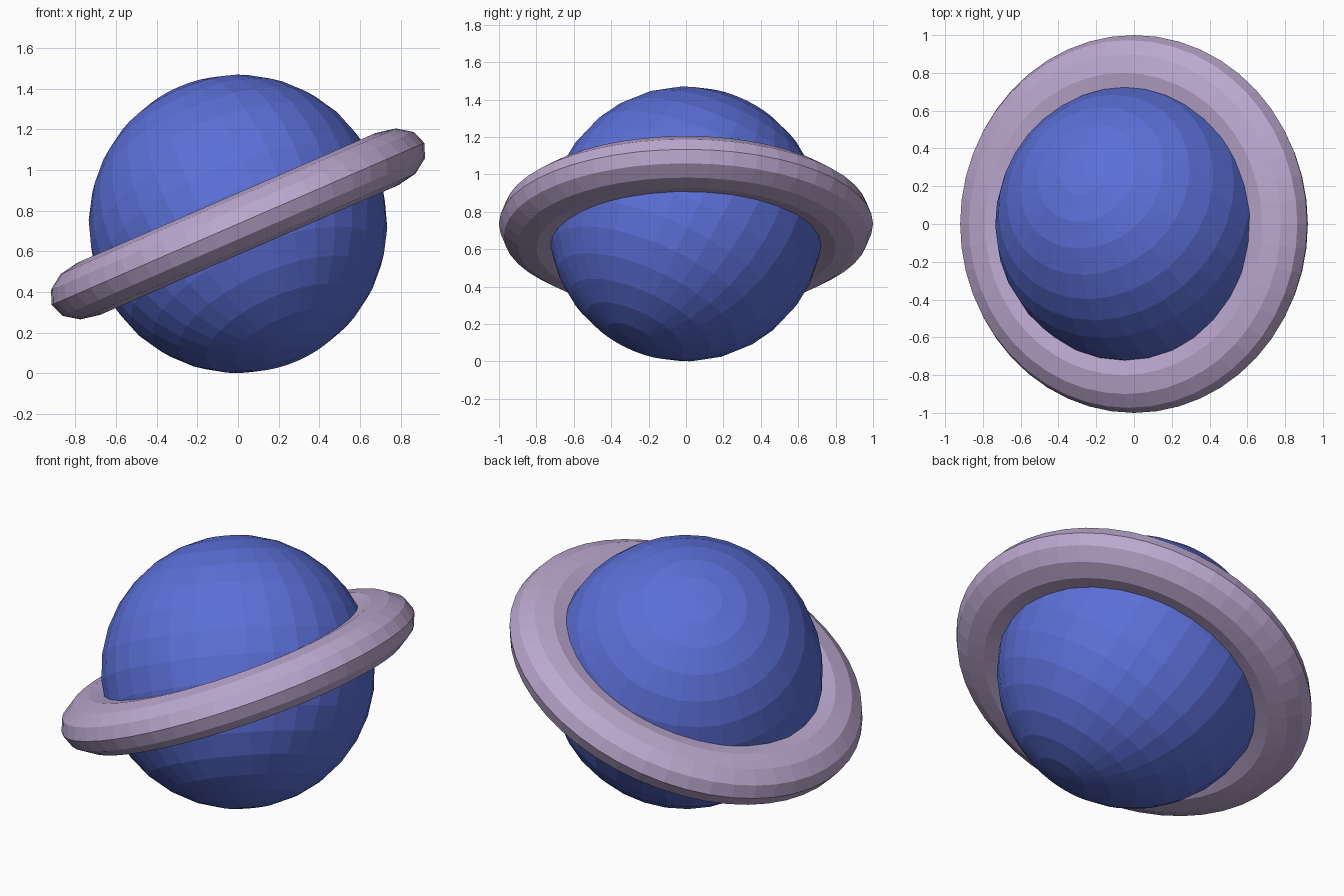
import bpy
import math

if "Cube" in bpy.data.objects:
    bpy.data.objects.remove(bpy.data.objects["Cube"])

CENTRE = (0, 0, 0.735)
TILT = math.radians(-23.5)


def material(name, colour):
    mat = bpy.data.materials.new(name)
    mat.diffuse_color = (*colour, 1)
    mat.use_nodes = True
    mat.node_tree.nodes["Principled BSDF"].inputs["Base Color"].default_value = mat.diffuse_color
    return mat


def finish(name, mat, rotation, scale=(1, 1, 1)):
    obj = bpy.context.object
    obj.name = name
    obj.rotation_euler = rotation
    obj.scale = scale
    obj.data.materials.append(mat)
    bpy.ops.object.shade_flat()
    return obj


blue = material("planet blue", (0.105, 0.16, 0.68))
lilac = material("ring lilac", (0.50, 0.39, 0.62))

# Planet: faceted globe, its pole leaning left and back
bpy.ops.mesh.primitive_uv_sphere_add(segments=32, ring_count=16, radius=0.735, location=CENTRE)
finish("planet", blue, (TILT, TILT, 0))

# Ring: flattened torus, raised on the right
bpy.ops.mesh.primitive_torus_add(major_segments=48, minor_segments=12,
                                 major_radius=0.8, minor_radius=0.2, location=CENTRE)
finish("planet_ring", lilac, (0, TILT, 0), (1, 1, 0.7))
